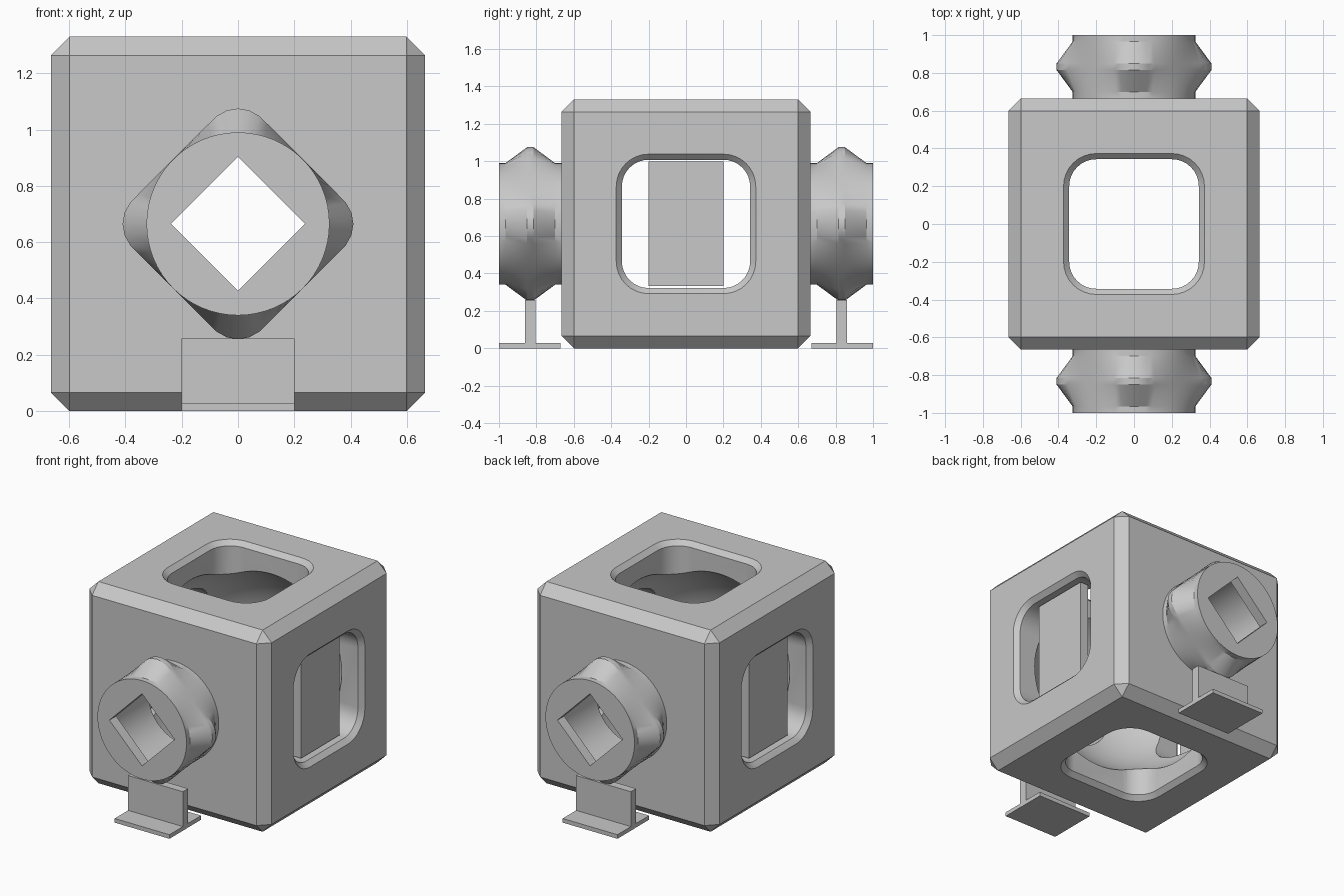
import bpy, bmesh, math
from mathutils import Matrix, Vector

if "Cube" in bpy.data.objects:
    bpy.data.objects.remove(bpy.data.objects["Cube"])

HALF = 0.665                       # half side of the cube body
CENTRE = Vector((0, 0, HALF))

grey = bpy.data.materials.new("light_grey")
grey.diffuse_color = (0.58, 0.58, 0.58, 1)
grey.use_nodes = True
grey.node_tree.nodes["Principled BSDF"].inputs["Base Color"].default_value = grey.diffuse_color


def add_object(name, bm, matrix=Matrix()):
    bmesh.ops.transform(bm, matrix=matrix, verts=bm.verts)
    bmesh.ops.recalc_face_normals(bm, faces=bm.faces)
    mesh = bpy.data.meshes.new(name)
    bm.to_mesh(mesh)
    bm.free()
    mesh.materials.append(grey)
    obj = bpy.data.objects.new(name, mesh)
    bpy.context.collection.objects.link(obj)
    return obj


def loft(name, sections, matrix=Matrix()):
    """Skin a list of (height, outline points) along z."""
    bm = bmesh.new()
    rings = [[bm.verts.new((x, y, h)) for x, y in pts] for h, pts in sections]
    n = len(rings[0])
    for low, high in zip(rings, rings[1:]):
        for i in range(n):
            j = (i + 1) % n
            bm.faces.new((low[i], low[j], high[j], high[i]))
    bm.faces.new(rings[0])
    bm.faces.new(rings[-1])
    return add_object(name, bm, matrix)


def box(name, low, high):
    bm = bmesh.new()
    bmesh.ops.create_cube(bm, size=1)
    low, high = Vector(low), Vector(high)
    size = high - low
    return add_object(name, bm, Matrix.Translation((low + high) / 2) @ Matrix.Diagonal((*size, 1)))


def circle(r, n=64):
    return [(r * math.cos(2 * math.pi * i / n), r * math.sin(2 * math.pi * i / n)) for i in range(n)]


def rounded_square(half, radius, steps=8):
    pts = []
    for q in range(4):
        mid = math.pi / 4 + q * math.pi / 2
        cx = (half - radius) * math.copysign(1, math.cos(mid))
        cy = (half - radius) * math.copysign(1, math.sin(mid))
        for s in range(steps + 1):
            a = q * math.pi / 2 + s / steps * math.pi / 2
            pts.append((cx + radius * math.cos(a), cy + radius * math.sin(a)))
    return pts


def rounded_diamond(n=64, c=0.29, rr=0.12, side=0.325):
    pts = []
    tangent = math.atan2(rr * math.sqrt(0.5), c + rr * math.sqrt(0.5))
    for i in range(n):
        t = 2 * math.pi * i / n
        a = abs((t + math.pi / 4) % (math.pi / 2) - math.pi / 4)
        if a < tangent:
            r = c * math.cos(a) + math.sqrt(rr ** 2 - (c * math.sin(a)) ** 2)
        else:
            r = side / math.cos(math.pi / 4 - a)
        pts.append((r * math.cos(t), r * math.sin(t)))
    return pts


def along(axis):
    """Place a lofted shape through the cube centre along an axis."""
    return Matrix.Translation(CENTRE) @ Vector(axis).to_track_quat('Z', 'Y').to_matrix().to_4x4()


def combine(target, tool, operation):
    mod = target.modifiers.new(operation, 'BOOLEAN')
    mod.object, mod.operation, mod.solver = tool, operation, 'EXACT'
    graph = bpy.context.evaluated_depsgraph_get()
    mesh = bpy.data.meshes.new_from_object(target.evaluated_get(graph))
    target.modifiers.clear()
    target.data = mesh
    bpy.data.objects.remove(tool)


# Chamfered cube body
bm = bmesh.new()
bmesh.ops.create_cube(bm, size=2 * HALF)
bmesh.ops.bevel(bm, geom=bm.edges[:], offset=0.066, segments=1, affect='EDGES')
body = add_object("cube_body", bm, Matrix.Translation(CENTRE))

# Faceted knobs on front and back
for sy in (-1, 1):
    knob = loft("knob", [(0.60, circle(0.325)), (0.70, circle(0.325)),
                         (0.815, rounded_diamond()), (0.85, rounded_diamond()),
                         (0.965, circle(0.325)), (1.0, circle(0.325))], along((0, sy, 0)))
    combine(body, knob, 'UNION')

# Round inner hollow
bm = bmesh.new()
bmesh.ops.create_uvsphere(bm, u_segments=64, v_segments=32, radius=0.62)
combine(body, add_object("hollow", bm, Matrix.Translation(CENTRE)), 'DIFFERENCE')

# Knob bores and diamond openings
combine(body, loft("bore", [(-0.93, circle(0.26)), (0.93, circle(0.26))],
                   along((0, 1, 0))), 'DIFFERENCE')
d = 0.238
combine(body, loft("diamond_opening", [(h, [(d, 0), (0, d), (-d, 0), (0, -d)]) for h in (-1.1, 1.1)],
                   along((0, 1, 0))), 'DIFFERENCE')

# Rounded windows with chamfered rims, through the sides and top to bottom
inner, rim, flare = (rounded_square(0.343, 0.143), rounded_square(0.373, 0.173),
                     rounded_square(0.403, 0.203))
for axis in ((1, 0, 0), (0, 0, 1)):
    window = loft("window", [(-HALF - 0.03, flare), (-HALF, rim), (-HALF + 0.03, inner),
                             (HALF - 0.03, inner), (HALF, rim), (HALF + 0.03, flare)], along(axis))
    combine(body, window, 'DIFFERENCE')

bpy.context.view_layer.objects.active = body
body.select_set(True)
bpy.ops.object.shade_smooth_by_angle(angle=math.radians(25))

# Upright slabs standing in the side windows
for side, sx in (("left", -1), ("right", 1)):
    xs = sorted((sx * 0.54, sx * 0.60))
    box(side + "_window_slab", (xs[0], -0.2, 0.332), (xs[1], 0.2, 0.998))

# T-shaped stands under the knobs
for side, sy in (("front", -1), ("back", 1)):
    ys = sorted((sy * 0.67, sy * 1.0))
    box(side + "_stand_foot", (-0.2, ys[0], 0), (0.2, ys[1], 0.027))
    ys = sorted((sy * 0.805, sy * 0.86))
    box(side + "_stand_web", (-0.2, ys[0], 0.02), (0.2, ys[1], 0.257))
